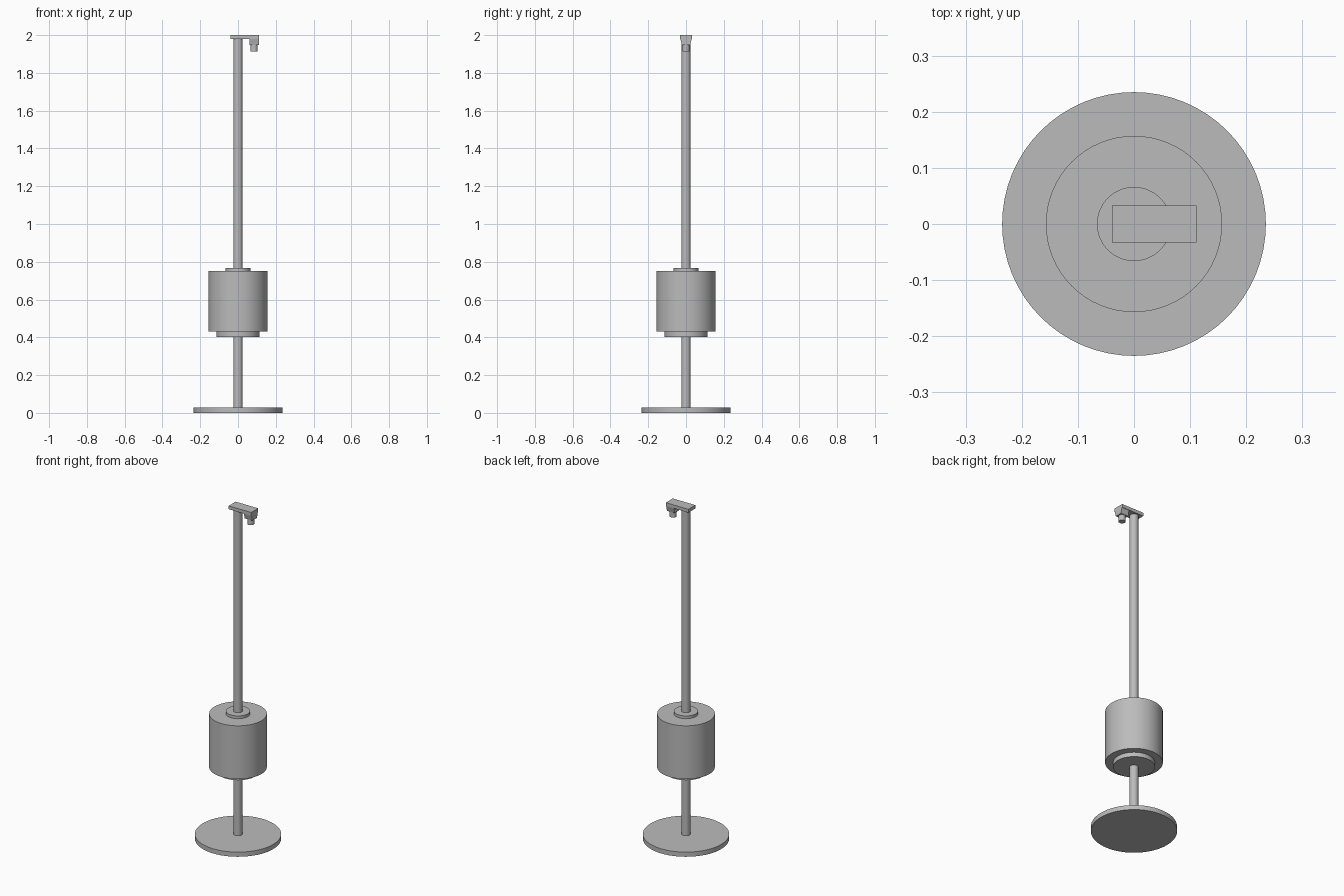
import bpy
import bmesh
import math

cube = bpy.data.objects.get("Cube")
if cube:
    bpy.data.objects.remove(cube, do_unlink=True)

grey = bpy.data.materials.new("plain grey")
grey.use_nodes = True
colour = (0.5, 0.5, 0.5, 1)
grey.diffuse_color = colour
grey.node_tree.nodes["Principled BSDF"].inputs["Base Color"].default_value = colour


def finish(name, bm):
    bmesh.ops.recalc_face_normals(bm, faces=bm.faces)
    mesh = bpy.data.meshes.new(name)
    bm.to_mesh(mesh)
    bm.free()
    mesh.materials.append(grey)
    obj = bpy.data.objects.new(name, mesh)
    bpy.context.collection.objects.link(obj)
    bpy.ops.object.select_all(action="DESELECT")
    obj.select_set(True)
    bpy.context.view_layer.objects.active = obj
    bpy.ops.object.shade_smooth_by_angle(angle=math.radians(30))
    return obj


def cylinder(name, radius, bottom, top, x=0, sides=64):
    bm = bmesh.new()
    bmesh.ops.create_cone(bm, cap_ends=True, segments=sides,
                          radius1=radius, radius2=radius, depth=top - bottom)
    bmesh.ops.translate(bm, verts=bm.verts, vec=(x, 0, (bottom + top) / 2))
    return finish(name, bm)


def block(name, x0, x1, bottom, top, half_bottom, half_top):
    # Box whose depth can narrow towards the bottom
    bm = bmesh.new()
    bmesh.ops.create_cube(bm, size=2)
    for v in bm.verts:
        upper = v.co.z > 0
        v.co.x = x1 if v.co.x > 0 else x0
        v.co.y *= half_top if upper else half_bottom
        v.co.z = top if upper else bottom
    return finish(name, bm)


# Stand
cylinder("base_disc", 0.235, 0, 0.028)
cylinder("pole", 0.024, 0.028, 1.98, sides=48)

# Drum with its collars
cylinder("lower_collar", 0.114, 0.403, 0.43)
cylinder("drum", 0.157, 0.43, 0.75)
cylinder("upper_collar", 0.066, 0.75, 0.767)

# Head with a tapered housing and a nozzle
block("head_plate", -0.039, 0.111, 1.98, 2, 0.033, 0.033)
block("nozzle_housing", 0.06, 0.111, 1.947, 1.98, 0.022, 0.03)
cylinder("nozzle", 0.019, 1.913, 1.947, x=0.085, sides=32)
